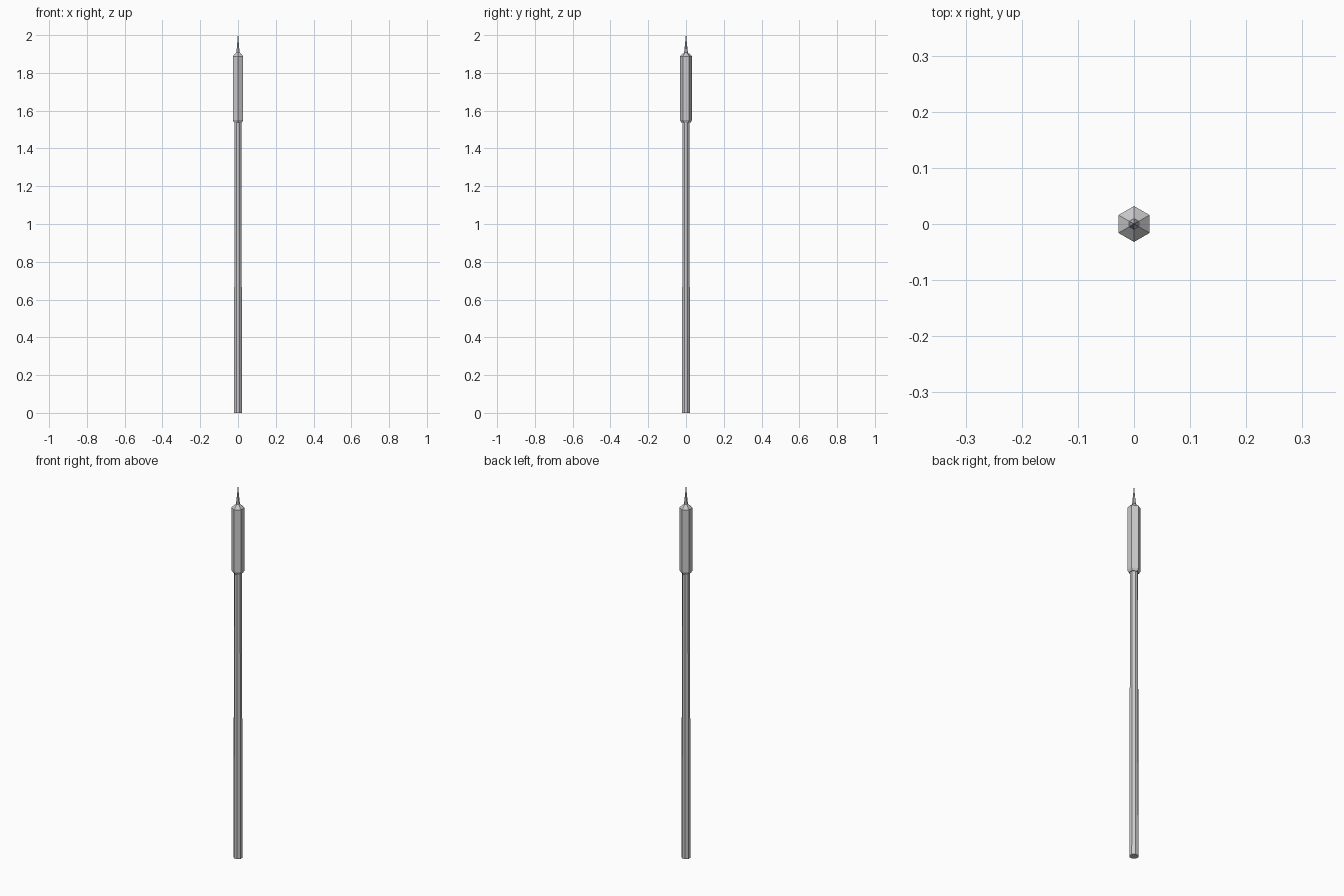
import bpy, bmesh, math

if "Cube" in bpy.data.objects:
    bpy.data.objects.remove(bpy.data.objects["Cube"])

def lathe(name, sides, turn, profile):
    """Faceted closed solid from (radius, z) rings."""
    bm = bmesh.new()
    rings = []
    for r, z in profile:
        rings.append([bm.verts.new((r * math.cos(turn + 2 * math.pi * i / sides),
                                    r * math.sin(turn + 2 * math.pi * i / sides), z))
                      for i in range(sides)])
    for a, b in zip(rings, rings[1:]):
        for i in range(sides):
            j = (i + 1) % sides
            bm.faces.new((a[i], a[j], b[j], b[i]))
    bm.faces.new(rings[0][::-1])
    bm.faces.new(rings[-1])
    bmesh.ops.recalc_face_normals(bm, faces=bm.faces[:])
    me = bpy.data.meshes.new(name)
    bm.to_mesh(me)
    bm.free()
    ob = bpy.data.objects.new(name, me)
    bpy.context.collection.objects.link(ob)
    return ob

# long, slightly tapering octagonal pole
lathe("shaft", 8, math.pi / 8, [(0.023, 0), (0.0195, 1.545)])

# hexagonal head with chamfered ends, corners facing front and back
lathe("head", 6, math.pi / 2,
      [(0.025, 1.537), (0.032, 1.55), (0.032, 1.888), (0.010, 1.908)])

# thin spike at the top
lathe("spike", 6, math.pi / 2, [(0.010, 1.905), (0.0055, 1.95), (0.001, 2.0)])
